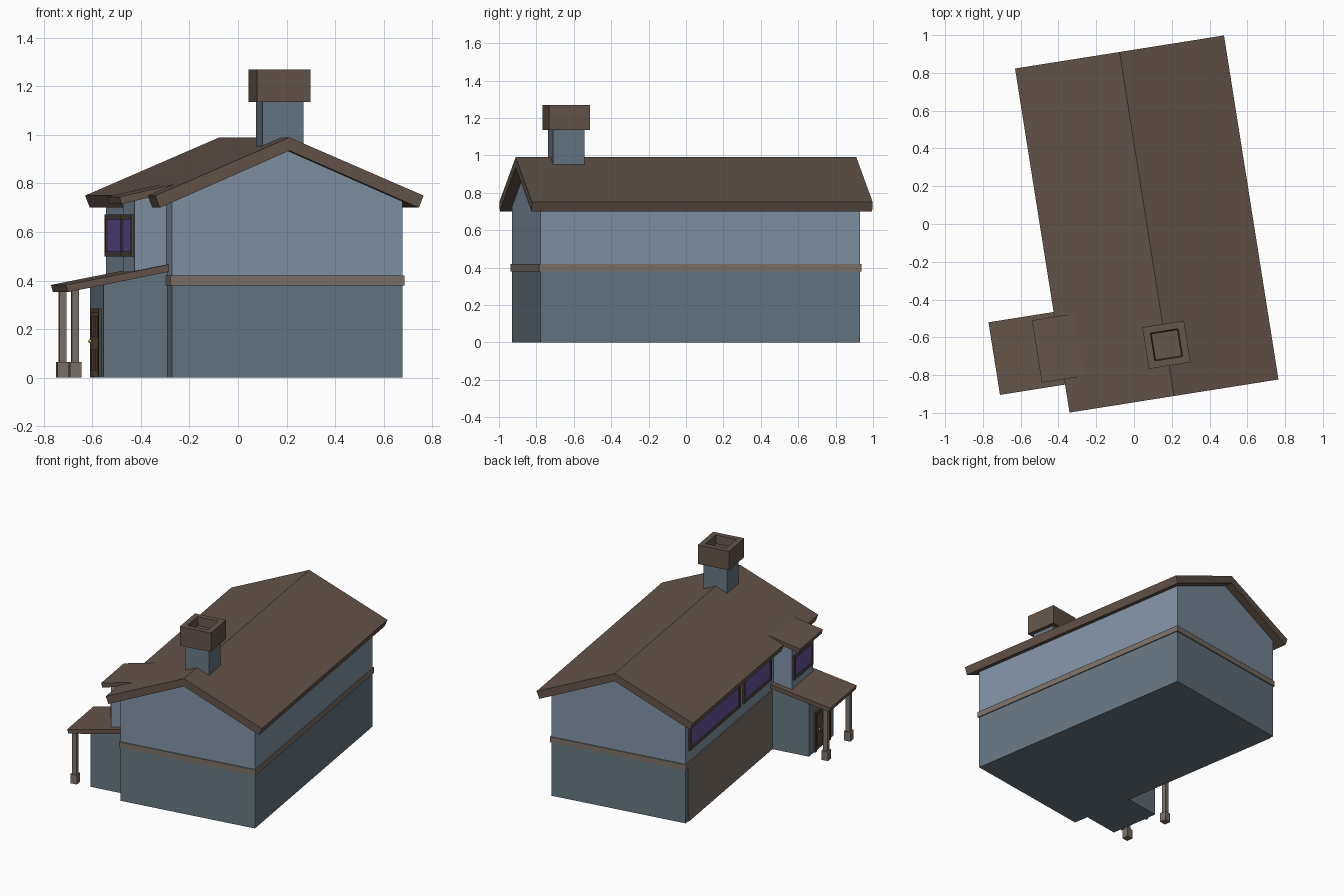
import bpy, bmesh, math

if "Cube" in bpy.data.objects:
    bpy.data.objects.remove(bpy.data.objects["Cube"])

TURN = math.radians(9)          # the whole house is turned on its base
ORIGIN = (0.0675, 0.0, 0.0)


def material(name, rgb):
    m = bpy.data.materials.new(name)
    m.diffuse_color = (*rgb, 1)
    m.use_nodes = True
    m.node_tree.nodes["Principled BSDF"].inputs["Base Color"].default_value = m.diffuse_color
    return m


LOWER = material("lower_wall", (0.136, 0.18, 0.22))
UPPER = material("upper_wall", (0.22, 0.29, 0.37))
ROOF = material("roof_brown", (0.127, 0.089, 0.068))
TRIM = material("trim", (0.20, 0.165, 0.14))
FRAME = material("dark_frame", (0.08, 0.06, 0.05))
GLASS = material("glass", (0.13, 0.08, 0.33))
DOOR = material("door_wood", (0.12, 0.07, 0.05))
GOLD = material("gold", (0.6, 0.45, 0.05))


def finish(name, bm, mat):
    bmesh.ops.recalc_face_normals(bm, faces=bm.faces)
    me = bpy.data.meshes.new(name)
    bm.to_mesh(me)
    bm.free()
    ob = bpy.data.objects.new(name, me)
    me.materials.append(mat)
    ob.location = ORIGIN
    ob.rotation_euler.z = TURN
    bpy.context.collection.objects.link(ob)
    return ob


def prism(name, profile, y0, y1, mat):
    """Extrude an (x, z) profile from y0 to y1."""
    bm = bmesh.new()
    face = bm.faces.new([bm.verts.new((x, y0, z)) for x, z in profile])
    ext = bmesh.ops.extrude_face_region(bm, geom=[face])["geom"]
    verts = [g for g in ext if isinstance(g, bmesh.types.BMVert)]
    bmesh.ops.translate(bm, verts=verts, vec=(0, y1 - y0, 0))
    return finish(name, bm, mat)


def box(name, x0, x1, y0, y1, z0, z1, mat):
    return prism(name, [(x0, z0), (x1, z0), (x1, z1), (x0, z1)], y0, y1, mat)


def left_frame(name, x, y0, y1, z0, z1, w, mat, bottom=True):
    """Four raised bars on a wall that faces -x."""
    a, b = x - 0.012, x + 0.01
    box(name + "_side_a", a, b, y0, y0 + w, z0, z1, mat)
    box(name + "_side_b", a, b, y1 - w, y1, z0, z1, mat)
    box(name + "_head", a, b, y0 + w, y1 - w, z1 - w, z1, mat)
    if bottom:
        box(name + "_sill", a, b, y0 + w, y1 - w, z0, z0 + w, mat)


def window(name, x, y0, y1):
    left_frame(name + "_frame", x, y0, y1, 0.50, 0.672, 0.02, FRAME)
    box(name + "_glass", x - 0.005, x + 0.01, y0 + 0.01, y1 - 0.01, 0.51, 0.662, GLASS)


def lean_to(name, x0, z0, x1, z1, y0, y1, t=0.03):
    """Thin sloping roof slab with a square-cut outer edge."""
    prism(name, [(x0, z0), (x1, z1), (x1, z1 - t), (x0 + 0.008, z0 - t)], y0, y1, ROOF)


# Main house body
W, L = 0.4815, 0.865
box("lower_walls", -W, W, -L, L, 0, 0.40, LOWER)
prism("upper_walls", [(-W, 0.40), (W, 0.40), (W, 0.727), (0, 0.936), (-W, 0.727)], -L, L, UPPER)
box("belt_trim", -W - 0.007, W + 0.007, -L - 0.007, L + 0.007, 0.38, 0.42, TRIM)
prism("main_roof", [(0.56, 0.75), (0, 0.99), (-0.56, 0.75),
                    (-0.54, 0.70), (0, 0.935), (0.54, 0.70)], -0.922, 0.922, ROOF)

# Chimney with a hollow cap
box("chimney_stack", -0.082, 0.088, -0.733, -0.563, 0.85, 1.15, LOWER)
bm = bmesh.new()
bmesh.ops.create_cube(bm, size=1)
bmesh.ops.scale(bm, vec=(0.223, 0.223, 0.135), verts=bm.verts)
bmesh.ops.translate(bm, vec=(0.003, -0.648, 1.2025), verts=bm.verts)
bm.faces.ensure_lookup_table()
top = max(bm.faces, key=lambda f: f.calc_center_median().z)
bmesh.ops.inset_region(bm, faces=[top], thickness=0.037, use_even_offset=True)
bmesh.ops.inset_region(bm, faces=[top], thickness=0.005, depth=-0.06, use_even_offset=True)
finish("chimney_cap", bm, ROOF)

# Entrance block with its porch roof
PX = -0.749
prism("entrance_block", [(PX, 0), (-0.47, 0), (-0.47, 0.45), (PX, 0.395)], -0.758, -0.397, LOWER)
lean_to("porch_roof", -0.909, 0.382, -0.475, 0.467, -0.772, -0.383)

# Porch posts
for side, y in (("front", -0.7425), ("back", -0.4125)):
    box(side + "_post", -0.881, -0.851, y - 0.015, y + 0.015, 0.06, 0.368, TRIM)
    box(side + "_post_base", -0.8895, -0.8425, y - 0.0235, y + 0.0235, 0, 0.065, TRIM)

# Front door
left_frame("door_frame", PX, -0.70, -0.47, 0, 0.285, 0.018, FRAME, bottom=False)
box("door", PX - 0.006, PX + 0.01, -0.69, -0.48, 0.004, 0.275, DOOR)
for i, y in enumerate((-0.665, -0.575)):
    for j, z in enumerate((0.03, 0.17)):
        box(f"door_panel_{i}_{j}", PX - 0.010, PX, y, y + 0.07, z, z + 0.085, DOOR)
bm = bmesh.new()
bmesh.ops.create_uvsphere(bm, u_segments=10, v_segments=6, radius=0.008)
bmesh.ops.translate(bm, vec=(PX - 0.018, -0.515, 0.15), verts=bm.verts)
finish("door_knob", bm, GOLD)

# Upper bay over the entrance
BX = -0.615
prism("bay_walls", [(BX, 0.41), (-0.45, 0.41), (-0.45, 0.78), (BX, 0.74)], -0.731, -0.421, UPPER)
lean_to("bay_roof", -0.68, 0.745, -0.45, 0.797, -0.743, -0.409)
window("bay_window", BX, -0.716, -0.436)

# Left wall: windows and wide garage door
window("long_window", -W, 0.08, 0.825)
window("short_window", -W, -0.38, 0.03)
box("garage_door", -W - 0.006, -W + 0.01, -0.395, 0.835, 0, 0.385, TRIM)
